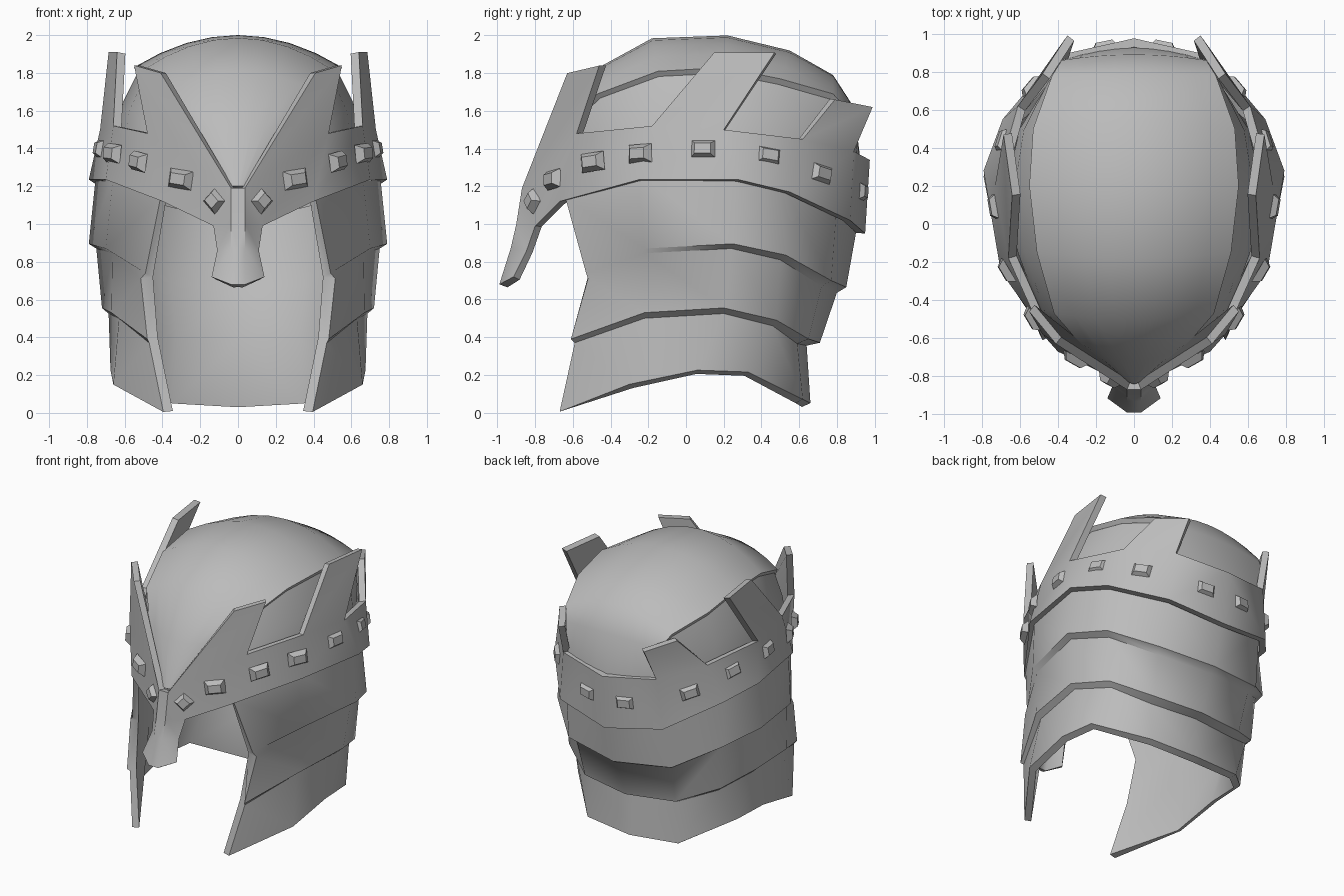
import bpy, bmesh, math
from mathutils import Vector, Matrix
from mathutils.bvhtree import BVHTree

if "Cube" in bpy.data.objects:
    bpy.data.objects.remove(bpy.data.objects["Cube"])

steel = bpy.data.materials.new("steel grey")
steel.diffuse_color = (0.5, 0.5, 0.5, 1)
steel.use_nodes = True
steel.node_tree.nodes["Principled BSDF"].inputs["Base Color"].default_value = steel.diffuse_color


def build(name, verts, faces, thickness=0.0, angle=35, shell=False):
    """Half mesh -> outward normals -> mirrored, thickened, smooth object."""
    bm = bmesh.new()
    vs = [bm.verts.new(v) for v in verts]
    for f in faces:
        bm.faces.new([vs[i] for i in f])
    bm.normal_update()
    if shell:
        bmesh.ops.recalc_face_normals(bm, faces=bm.faces[:])
    else:
        for f in bm.faces:
            c = f.calc_center_median()
            if f.normal.dot(c - Vector((0, 0.1, min(c.z, 1.2)))) < 0:
                f.normal_flip()
    me = bpy.data.meshes.new(name)
    bm.to_mesh(me)
    bm.free()
    me.materials.append(steel)
    ob = bpy.data.objects.new(name, me)
    bpy.context.collection.objects.link(ob)
    m = ob.modifiers.new("mirror", 'MIRROR')
    m.merge_threshold = 0.002
    if thickness:
        s = ob.modifiers.new("solid", 'SOLIDIFY')
        s.thickness = thickness
        s.offset = -1
        s.use_even_offset = True
    bpy.ops.object.select_all(action='DESELECT')
    ob.select_set(True)
    bpy.context.view_layer.objects.active = ob
    bpy.ops.object.convert(target='MESH')
    bpy.ops.object.shade_smooth_by_angle(angle=math.radians(angle))
    return ob


def grid(rows):
    n = len(rows[0])
    verts = [p for r in rows for p in r]
    faces = [(i * n + j, i * n + j + 1, (i + 1) * n + j + 1, (i + 1) * n + j)
             for i in range(len(rows) - 1) for j in range(n - 1)]
    return verts, faces


def inset(row, front, d, dz):
    """Copy of a row moved towards the vertical axis, with its own front point."""
    out = [Vector(front)]
    for p in row[1:]:
        p = Vector(p)
        flat = Vector((p.x, p.y, 0)).normalized() * d
        out.append(p - flat + Vector((0, 0, dz)))
    return out


# Neck and cheek guard: three stepped plates, front edge to back centre
plates = [
    [(.41, -.64, 1.14), (.66, -.25, 1.26), (.75, .25, 1.28), (.66, .5, 1.22), (.42, .80, 1.1), (0, .91, 1.0)],
    [(.49, -.53, .74), (.70, -.22, .87), (.79, .25, .895), (.68, .53, .835), (.42, .77, .70), (0, .85, .665)],
    [(.515, -.52, .71), (.665, -.22, .845), (.75, .24, .87), (.64, .5, .81), (.39, .72, .67), (0, .80, .635)],
    [(.48, -.61, .39), (.67, -.22, .53), (.72, .2, .555), (.62, .48, .49), (.37, .65, .39), (0, .71, .37)],
    [(.47, -.59, .37), (.63, -.22, .50), (.685, .2, .525), (.585, .46, .46), (.35, .59, .365), (0, .64, .355)],
    [(.395, -.67, .005), (.66, -.3, .15), (.675, .06, .225), (.65, .33, .215), (.37, .62, .07), (0, .66, .05)]]
plates += [inset(plates[5], (.345, -.66, .01), .045, -.02),
           inset(plates[4], (.425, -.58, .40), .05, .03),
           inset(plates[2], (.45, -.52, .72), .07, .02),
           inset(plates[0], (.38, -.62, 1.13), .06, 0)]
verts, faces = grid(plates)
front_edge = [(4, 5, 6, 7), (2, 3, 4, 7, 8), (0, 1, 2, 8, 9)]
faces += [tuple(r * 6 for r in f) for f in front_edge]
build("neck_plates", verts, faces, 0, 45, True)

# Dome plate: spine points (y, z) with a matching side edge
spine = [(-.84, 1.2), (-.72, 1.5), (-.5, 1.81), (-.18, 1.985), (.22, 2.0),
         (.55, 1.92), (.78, 1.79), (.89, 1.62), (.93, 1.3)]
edge = [(.05, -.81, 1.2), (.29, -.62, 1.54), (.42, -.47, 1.69), (.51, -.15, 1.81), (.55, .2, 1.83),
        (.53, .5, 1.77), (.43, .78, 1.69), (.38, .86, 1.6), (.35, .87, 1.3)]
rows = []
for (y, z), e in zip(spine, edge):
    s = Vector((0, y, z))
    row = []
    for k in range(5):
        t = k / 4
        p = s.lerp(Vector(e), t * t)
        p.x = e[0] * t
        row.append(p)
    rows.append(row)
build("dome_plate", *grid(rows), .035, 45)

# Inner cap showing below the dome plate
base = [(.04, -.79, 1.15), (.36, -.60, 1.3), (.50, -.45, 1.35), (.61, -.15, 1.4), (.67, .2, 1.4),
        (.60, .5, 1.35), (.45, .74, 1.3), (.36, .82, 1.25), (.33, .82, 1.2)]
rows = []
for e, b in zip(edge, base):
    top = Vector((e[0] * .95, e[1] * .97, e[2] - .01))
    mid = top.lerp(Vector(b), .5)
    mid.x *= 1.05
    rows.append([top, mid, Vector(b)])
build("inner_cap", *grid(rows), .02, 45)

# Crown band with spikes and nose guard
bottom = [(.13, -.80, .99), (.40, -.67, 1.12), (.70, -.25, 1.235), (.79, .28, 1.235),
          (.69, .55, 1.17), (.42, .87, 1.02), (0, .95, .95)]                    # 0-6
middle = [(.037, -.87, 1.19), (.48, -.58, 1.48), (.66, -.18, 1.52), (.73, .2, 1.5),
          (.61, .62, 1.45), (.38, .89, 1.385), (0, .975, 1.34)]                 # 7-13
tips = [(.41, -.63, 1.80), (.55, -.46, 1.84), (.64, .15, 1.91), (.685, .47, 1.91),
        (.48, .79, 1.66), (.35, .99, 1.62)]                                     # 14-19
nose = [(.037, -.90, 1.0), (.037, -.93, .87), (.037, -.99, .68),                # 20-22
        (.11, -.845, .86), (.14, -.915, .72),                                   # 23-24
        (0, -.87, 1.19), (0, -.90, 1.0), (0, -.93, .87), (0, -.99, .68)]        # 25-28
faces = [(i, i + 1, i + 8, i + 7) for i in range(6)]
faces += [(7 + 2 * k, 8 + 2 * k, 15 + 2 * k, 14 + 2 * k) for k in range(3)]     # spikes
faces += [(7, 20, 0), (20, 21, 23, 0), (21, 22, 24, 23)]                        # nose wings
faces += [(7, 25, 26, 20), (20, 26, 27, 21), (21, 27, 28, 22)]                  # nose ridge
crown_verts = bottom + middle + tips + nose
build("crown_band", crown_verts, faces, .045, 42)

# Bevelled studs seated on the band
tree = BVHTree.FromPolygons([Vector(v) for v in crown_verts], faces)
studs = [(.14, -.84, 1.12, 45), (.32, -.73, 1.24, 8), (.53, -.50, 1.33, 8), (.65, -.24, 1.37, 4),
         (.74, .09, 1.40, 0), (.72, .45, 1.37, -10), (.57, .75, 1.27, -14), (.16, .96, 1.17, -5)]
verts, sfaces = [], []
for x, y, z, roll in studs:
    p, n, _, _ = tree.find_nearest(Vector((x, y, z)))
    if n.dot(Vector((x, y, 0))) < 0:
        n = -n
    side = Vector((0, 0, 1)).cross(n).normalized()
    turn = Matrix.Rotation(math.radians(roll), 3, n)
    u, v = turn @ side, turn @ n.cross(side)
    half = .05 if roll == 45 else .07
    o = len(verts)
    for a, b, h in ((half, .05, -.01), (half * .62, .028, .03)):
        verts += [p + u * a * i + v * b * j + n * h for i, j in ((-1, -1), (1, -1), (1, 1), (-1, 1))]
    sfaces += [(o + 4, o + 5, o + 6, o + 7)]
    sfaces += [(o + i, o + (i + 1) % 4, o + 4 + (i + 1) % 4, o + 4 + i) for i in range(4)]
build("band_studs", verts, sfaces, 0, 20)
